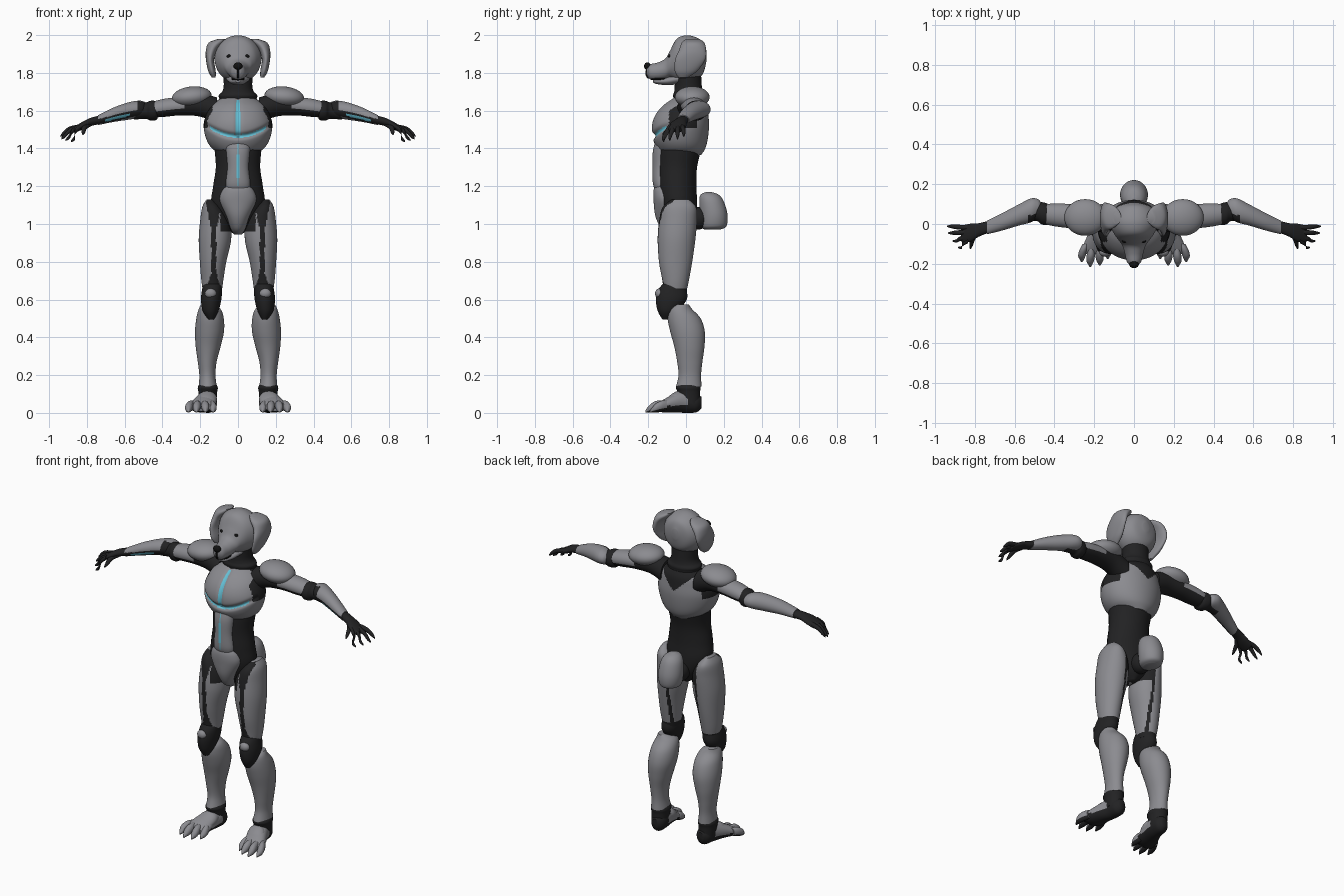
import bpy, bmesh, math
from mathutils import Vector, Matrix


def material(name, rgb):
    m = bpy.data.materials.new(name)
    m.diffuse_color = (*rgb, 1)
    return m


MATS = [material("armour grey", (0.26, 0.26, 0.28)),
        material("suit charcoal", (0.016, 0.016, 0.017)),
        material("glow cyan", (0.13, 0.52, 0.66)),
        material("nose black", (0.006, 0.006, 0.006))]
GREY, DARK, CYAN, BLACK = range(4)


def finish(name, bm, rule, mirror):
    """Turn a bmesh into a smooth object; rule is a colour index or f(centre, normal)."""
    bmesh.ops.recalc_face_normals(bm, faces=bm.faces)
    for f in bm.faces:
        f.material_index = rule(f.calc_center_median(), f.normal) if callable(rule) else rule
    me = bpy.data.meshes.new(name)
    bm.to_mesh(me)
    bm.free()
    for m in MATS:
        me.materials.append(m)
    ob = bpy.data.objects.new(name, me)
    bpy.context.collection.objects.link(ob)
    bpy.ops.object.select_all(action='DESELECT')
    ob.select_set(True)
    bpy.context.view_layer.objects.active = ob
    bpy.ops.object.shade_smooth_by_angle(angle=math.radians(50))
    if mirror:
        mod = ob.modifiers.new("mirror", 'MIRROR')
        mod.use_mirror_merge = False
    return ob


def loft(name, axis, rings, rule=GREY, mirror=False, n=32, sub=6, warp=None):
    """Smooth tube through rings (x, y, z, radius a, radius b) lying across the axis."""
    bm = bmesh.new()
    loops = []
    pts = [rings[0]] + list(rings) + [rings[-1]]
    for i in range(1, len(pts) - 2):
        p0, p1, p2, p3 = pts[i - 1:i + 3]
        last = i == len(pts) - 3
        for k in range(sub + (1 if last else 0)):
            t = k / sub
            v = [0.5 * (2 * b + (c - a) * t + (2 * a - 5 * b + 4 * c - d) * t * t
                        + (3 * b - a - 3 * c + d) * t ** 3)
                 for a, b, c, d in zip(p0, p1, p2, p3)]
            ra, rb = max(v[3], .003), max(v[4], .003)
            loop = []
            for j in range(n):
                a = 2 * math.pi * (j + .5) / n
                u, w = ra * math.cos(a), rb * math.sin(a)
                off = {'z': (u, w, 0), 'x': (0, u, w), 'y': (u, 0, w)}[axis]
                co = Vector(v[:3]) + Vector(off)
                loop.append(bm.verts.new(warp(co) if warp else co))
            loops.append(loop)
    for a, b in zip(loops, loops[1:]):
        for j in range(n):
            bm.faces.new((a[j], a[(j + 1) % n], b[(j + 1) % n], b[j]))
    bm.faces.new(loops[0])
    bm.faces.new(loops[-1])
    return finish(name, bm, rule, mirror)


def ball(name, centre, size, rule=GREY, mirror=False, tilt=0):
    bm = bmesh.new()
    mat = Matrix.Translation(centre) @ Matrix.Rotation(tilt, 4, 'Y') @ Matrix.Diagonal((*size, 1))
    bmesh.ops.create_uvsphere(bm, u_segments=32, v_segments=20, radius=1, matrix=mat)
    return finish(name, bm, rule, mirror)


# Head, ears and face
loft("head", 'y', [(0, .108, 1.89, .02, .03), (0, .09, 1.88, .08, .085), (0, .05, 1.875, .115, .115),
                   (0, 0, 1.873, .123, .126), (0, -.05, 1.868, .10, .112), (0, -.085, 1.845, .075, .072),
                   (0, -.11, 1.82, .058, .055), (0, -.15, 1.808, .046, .047),
                   (0, -.19, 1.806, .036, .04), (0, -.208, 1.812, .018, .022)])
loft("ear", 'z', [(.085, .035, 1.98, .02, .035), (.115, .037, 1.96, .04, .06), (.14, .035, 1.92, .03, .072),
                  (.148, .022, 1.87, .022, .08), (.138, .0, 1.81, .02, .06), (.128, -.015, 1.775, .01, .025)],
     mirror=True)
ball("nose", (0, -.204, 1.836), (.024, .018, .02), BLACK)
ball("nose_bridge_line", (0, -.197, 1.80), (.008, .018, .03), BLACK)
ball("mouth", (0, -.135, 1.768), (.036, .057, .01), BLACK)
loft("jaw", 'y', [(0, -.175, 1.758, .015, .008), (0, -.155, 1.755, .03, .014), (0, -.1, 1.757, .045, .022),
                  (0, -.04, 1.77, .06, .03)])
ball("eye", (.048, -.086, 1.888), (.013, .009, .009), BLACK, True)

# Neck with collar ring
loft("neck", 'z', [(0, .015, 1.6, .12, .085), (0, .015, 1.655, .10, .08), (0, .014, 1.68, .103, .083),
                   (0, .013, 1.70, .085, .076), (0, .012, 1.73, .076, .072), (0, .01, 1.8, .078, .07)], DARK)

# Dark bodysuit torso
loft("torso", 'z', [(0, -.035, .945, .02, .04), (0, -.035, 1.0, .08, .085), (0, -.04, 1.1, .14, .10),
                    (0, -.047, 1.2, .132, .102), (0, -.045, 1.3, .118, .104), (0, -.033, 1.4, .125, .114),
                    (0, -.02, 1.5, .13, .11)], DARK)


# Chest shell: glowing grooves at the front, dark armpits and a dark V at the back
def arc(x):
    return 1.465 + 2.1 * x * x


def chest_warp(c):
    if c.y < -.06:
        c.y += .01 * math.exp(-(c.x / .014) ** 2) if c.z > 1.46 else 0
        c.y += .016 * math.exp(-((c.z - arc(c.x)) / .014) ** 2)
    return c


def chest_rule(c, n):
    x = abs(c.x)
    if c.y < -.06:
        if abs(c.z - arc(x)) < .009 and x < .15:
            return CYAN
        if x < .009 and 1.46 < c.z < 1.655:
            return CYAN
    if c.y > -.02 and c.z > 1.545 + x * .9:
        return DARK
    if x > .135 and c.z > 1.51 and -.09 < c.y < .06:
        return DARK
    return GREY


loft("chest", 'z', [(0, -.02, 1.365, .085, .10), (0, -.025, 1.40, .137, .127), (0, -.03, 1.45, .168, .145),
                    (0, -.03, 1.52, .182, .152), (0, -.022, 1.58, .168, .14), (0, -.005, 1.63, .14, .115),
                    (0, .012, 1.67, .085, .075)], chest_rule, n=128, sub=12, warp=chest_warp)

# Abdomen and pelvis plates
loft("abdomen_plate", 'z', [(0, -.13, 1.18, .06, .035), (0, -.135, 1.22, .064, .041), (0, -.135, 1.3, .056, .042),
                            (0, -.132, 1.38, .062, .044), (0, -.125, 1.43, .066, .04)],
     lambda c, n: CYAN if abs(c.x) < .006 and n.y < -.5 and c.z > 1.2 else GREY, n=64)
loft("pelvis_plate", 'z', [(0, -.055, .945, .018, .03), (0, -.075, .975, .038, .055), (0, -.10, 1.04, .062, .062),
                           (0, -.11, 1.12, .096, .062), (0, -.118, 1.17, .088, .055),
                           (0, -.13, 1.2, .062, .035), (0, -.135, 1.21, .04, .02)])

# Tail stub
ball("tail_base", (0, .06, 1.03), (.055, .065, .06), DARK)
loft("tail", 'z', [(0, .14, .972, .035, .045), (0, .147, .99, .06, .068), (0, .147, 1.05, .07, .073),
                   (0, .135, 1.12, .062, .065), (0, .125, 1.155, .042, .048), (0, .12, 1.17, .012, .012)])

# Shoulders and arms
ball("shoulder_pad", (.245, .033, 1.672), (.106, .092, .056), GREY, True, math.radians(6))
loft("upper_arm", 'x', [(.11, .02, 1.60, .07, .07), (.2, .028, 1.63, .065, .062), (.3, .038, 1.625, .062, .05),
                        (.39, .045, 1.615, .058, .048), (.455, .05, 1.605, .05, .042)],
     lambda c, n: DARK if c.x < .29 or n.z < -.35 else GREY, True)
loft("elbow", 'x', [(.425, .05, 1.60, .045, .042), (.44, .05, 1.60, .055, .052), (.465, .054, 1.60, .056, .052),
                    (.49, .06, 1.60, .045, .043), (.55, .055, 1.59, .04, .038)], DARK, True)


def forearm_rule(c, n):
    d = c.z - (1.592 - .24 * max(0, c.x - .52))
    if n.y < -.4 and abs(d) < .007 and .57 < c.x < .71:
        return CYAN
    return DARK if n.y < -.4 and abs(d) < .016 or (n.y < -.3 and c.x < .53) else GREY


loft("forearm", 'x', [(.468, .08, 1.605, .03, .025), (.485, .078, 1.605, .048, .038), (.52, .068, 1.607, .06, .046),
                      (.58, .045, 1.598, .053, .046), (.66, .012, 1.578, .044, .038),
                      (.74, -.018, 1.55, .034, .026)], forearm_rule, True, n=48, sub=8)

# Hands with tapered fingers
loft("palm", 'x', [(.725, -.012, 1.553, .03, .023), (.78, -.03, 1.54, .034, .022), (.82, -.043, 1.522, .045, .021),
                   (.86, -.05, 1.502, .043, .016), (.87, -.05, 1.498, .03, .01)], DARK, True)
for i, (y0, tx, ty, tz) in enumerate([(-.018, .94, -.012, 1.465), (-.042, .935, -.045, 1.452),
                                      (-.065, .912, -.085, 1.445), (-.084, .885, -.118, 1.438)]):
    loft(f"finger_{i + 1}", 'x', [(.835, y0, 1.515, .013, .014),
                                  ((.84 + tx) / 2, (y0 + ty) / 2, (1.52 + tz) / 2 + .01, .012, .014),
                                  (tx - .02, ty, tz + .018, .009, .013), (tx, ty, tz, .003, .005)],
         DARK, True, n=14)
loft("thumb", 'y', [(.78, -.04, 1.535, .018, .016), (.81, -.075, 1.515, .014, .015),
                    (.818, -.105, 1.49, .01, .013), (.822, -.125, 1.475, .003, .005)], DARK, True, n=14)


# Thighs with dark front and back seams
def thigh_rule(c, n):
    if c.z < .655 or (c.x < .095 and c.z > .96):
        return DARK
    if n.y < -.3 and abs(c.x - .128) < .013 + max(0, c.z - .97) * .2 + max(0, .74 - c.z) * .3:
        return DARK
    return DARK if n.y > .3 and abs(c.x - .1) < .008 else GREY


loft("thigh", 'z', [(.135, -.058, .63, .048, .058), (.136, -.055, .70, .058, .07), (.132, -.055, .80, .07, .088),
                    (.122, -.05, .92, .086, .10), (.122, -.042, 1.02, .078, .10), (.137, -.035, 1.09, .052, .088),
                    (.147, -.03, 1.13, .02, .045)], thigh_rule, True, n=64, sub=8)

# Knees, caps and shins
loft("knee", 'z', [(.142, -.105, .495, .015, .02), (.145, -.095, .54, .042, .055), (.142, -.078, .6, .054, .082),
                   (.138, -.072, .65, .053, .076), (.136, -.062, .69, .048, .055)], DARK, True)
ball("knee_cap", (.145, -.142, .632), (.03, .022, .026), GREY, True)
loft("shin", 'z', [(.165, -.02, .575, .03, .035), (.15, -.03, .55, .058, .062), (.148, -.01, .5, .073, .088),
                   (.151, .008, .43, .077, .092), (.158, .018, .35, .066, .08), (.163, .02, .27, .05, .067),
                   (.162, .02, .2, .043, .06), (.16, .015, .14, .048, .068)], GREY, True)
loft("ankle", 'z', [(.16, .02, .05, .045, .055), (.16, .015, .11, .05, .06), (.16, .012, .135, .053, .066),
                    (.16, .015, .16, .04, .055)], DARK, True)

# Feet: grey tops, dark heels and soles, four toes
loft("foot", 'y', [(.155, .082, .055, .02, .03), (.155, .055, .053, .042, .05), (.16, 0, .06, .05, .06),
                   (.175, -.06, .052, .06, .05), (.19, -.12, .036, .07, .034), (.197, -.15, .03, .06, .02)],
     lambda c, n: DARK if c.y > .01 or c.z < .03 - c.y * .1 and c.y > -.1 or n.z < -.3 else GREY, True)
loft("instep_plate", 'y', [(.16, -.02, .075, .045, .04), (.165, -.05, .072, .054, .042),
                           (.173, -.085, .058, .055, .035), (.178, -.11, .045, .045, .025)], GREY, True)
for i, (x0, x1, tip) in enumerate([(.145, .132, -.175), (.178, .172, -.208),
                                   (.212, .22, -.215), (.24, .262, -.19)]):
    loft(f"toe_{i + 1}", 'y', [(x0, -.1, .04, .018, .025), (x0 * .4 + x1 * .6, tip + .06, .036, .021, .028),
                               (x1, tip + .03, .026, .019, .023), (x1, tip + .012, .016, .011, .014),
                               (x1, tip, .007, .004, .006)],
         lambda c, n: DARK if n.z < -.35 else GREY, True, n=18)
